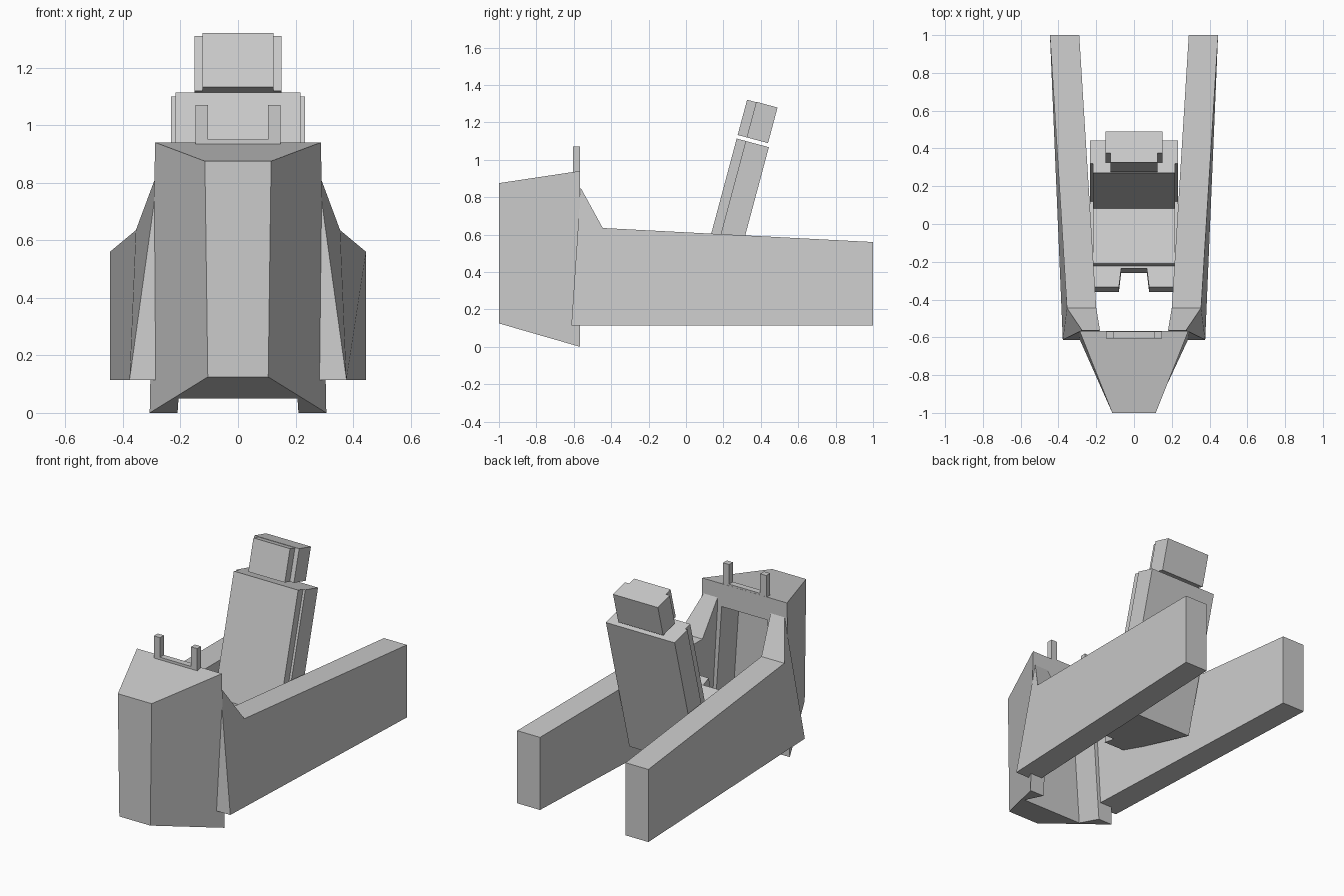
import bpy, bmesh, math
from mathutils import Vector

if "Cube" in bpy.data.objects:
    bpy.data.objects.remove(bpy.data.objects["Cube"])

TILT = math.radians(15)
S, C = math.sin(TILT), math.cos(TILT)


def loft(name, ring_a, ring_b):
    """Closed solid between two matching outlines."""
    bm = bmesh.new()
    a = [bm.verts.new(p) for p in ring_a]
    b = [bm.verts.new(p) for p in ring_b]
    n = len(a)
    bm.faces.new(a)
    bm.faces.new(b[::-1])
    for i in range(n):
        j = (i + 1) % n
        bm.faces.new((a[i], b[i], b[j], a[j]))
    bmesh.ops.recalc_face_normals(bm, faces=bm.faces)
    me = bpy.data.meshes.new(name)
    bm.to_mesh(me)
    bm.free()
    ob = bpy.data.objects.new(name, me)
    bpy.context.collection.objects.link(ob)
    return ob


def seat_point(x, u, v):
    """Reclined seat frame: u runs forward, v runs up the backrest."""
    return Vector((x, 0.216 - C * u + S * v, 0.22 + S * u + C * v))


def seat_slab(name, outline, v0, v1):
    return loft(name, [seat_point(x, u, v0) for x, u in outline],
                [seat_point(x, u, v1) for x, u in outline])


def rect(half, u0, u1):
    return [(-half, u0), (half, u0), (half, u1), (-half, u1)]


def trapezoid(y, bottom, z0, top, z1):
    return [(-bottom, y, z0), (bottom, y, z0), (top, y, z1), (-top, y, z1)]


# Nose console with a leg recess open at the rear and below
nose = loft("nose_console", trapezoid(-1, 0.105, 0.125, 0.115, 0.875),
            trapezoid(-0.567, 0.307, 0, 0.288, 0.94))
cutter = loft("recess_cutter", trapezoid(-0.74, 0.217, -0.1, 0.155, 0.8),
              trapezoid(-0.4, 0.217, -0.1, 0.155, 0.8))
cutter.hide_render = True
mod = nose.modifiers.new("leg_recess", "BOOLEAN")
mod.operation = "DIFFERENCE"
mod.solver = "EXACT"
mod.object = cutter
bpy.context.view_layer.objects.active = nose
bpy.ops.object.modifier_apply(modifier=mod.name)
bpy.data.objects.remove(cutter)

# Fork-shaped sight on top of the nose
fork = [(-0.147, 0.925), (0.147, 0.925), (0.147, 1.07), (0.105, 1.07),
        (0.105, 0.95), (-0.105, 0.95), (-0.105, 1.07), (-0.147, 1.07)]
loft("top_fork", [(x, -0.605, z) for x, z in fork], [(x, -0.568, z) for x, z in fork])

# Side beams: y, z, inner x, outer x
beam = [(1, 0.115, 0.29, 0.445), (1, 0.56, 0.29, 0.445),
        (-0.445, 0.635, 0.2, 0.355), (-0.563, 0.85, 0.18, 0.275),
        (-0.613, 0.115, 0.22, 0.377)]
for side, s in (("left", -1), ("right", 1)):
    loft(side + "_side_beam", [(s * i, y, z) for y, z, i, o in beam],
         [(s * o, y, z) for y, z, i, o in beam])

# Seat shell: backrest and base with a notched front edge
seat_slab("seat_back", rect(0.233, 0, 0.128), 0, 0.877)
base = [(-0.233, 0.128), (0.233, 0.128), (0.233, 0.596), (0.08, 0.596),
        (0.068, 0.493), (-0.068, 0.493), (-0.08, 0.596), (-0.233, 0.596)]
seat_slab("seat_base", base, 0, 0.1)

# Seat cushions
seat_slab("back_cushion", rect(0.218, 0.128, 0.178), 0.1, 0.877)
seat_slab("seat_cushion", rect(0.218, 0.178, 0.48), 0.1, 0.15)

# Headrest
seat_slab("headrest", rect(0.152, 0.01, 0.128), 0.897, 1.094)
seat_slab("headrest_cushion", rect(0.124, 0.128, 0.178), 0.897, 1.092)
